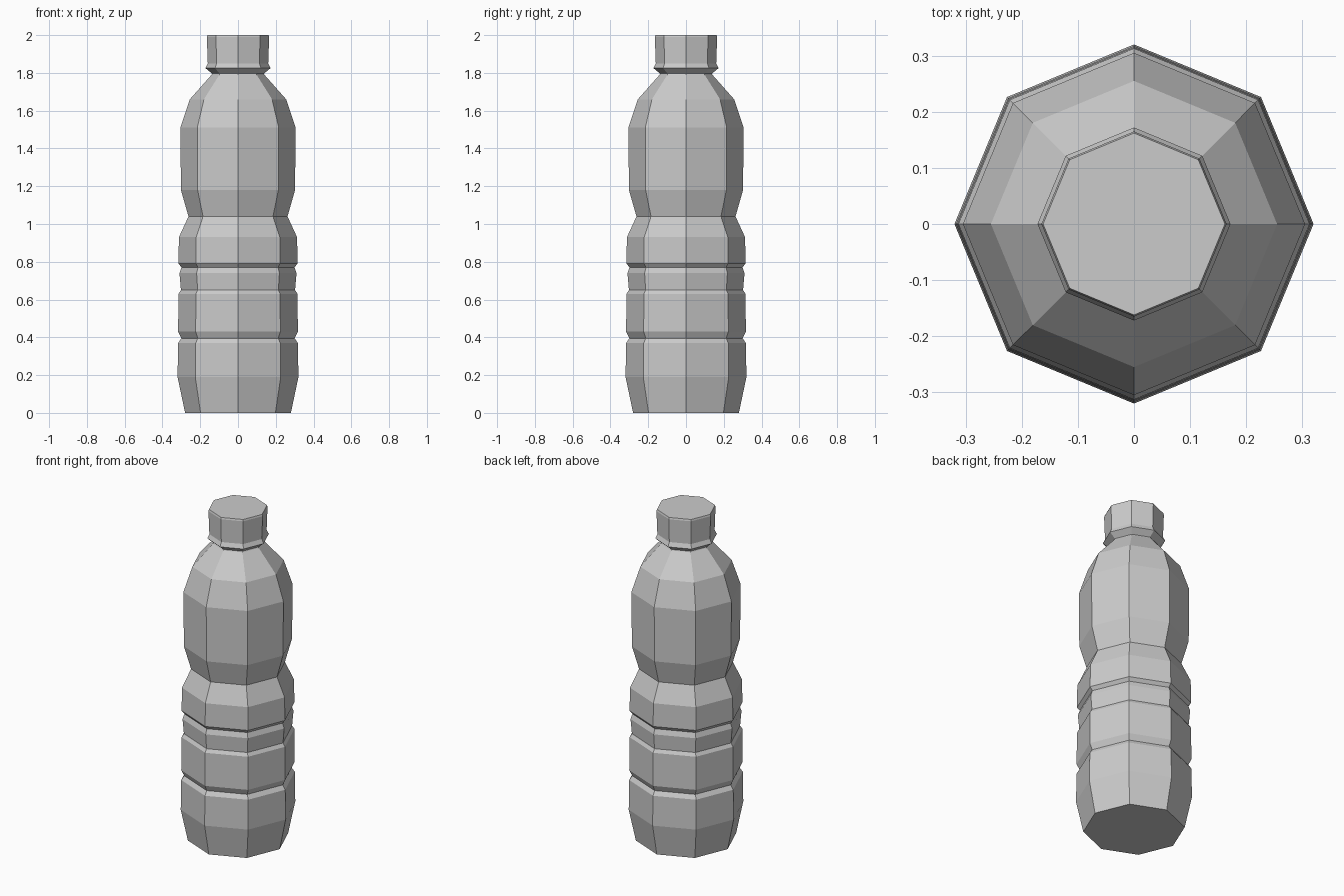
import bpy
import bmesh
from math import cos, sin, tau

cube = bpy.data.objects.get("Cube")
if cube:
    bpy.data.objects.remove(cube, do_unlink=True)

SIDES = 8


def make_material(name, color):
    mat = bpy.data.materials.new(name)
    mat.use_nodes = True
    mat.diffuse_color = color
    mat.node_tree.nodes["Principled BSDF"].inputs["Base Color"].default_value = color
    return mat


def lathe(name, profile, mat):
    """Closed faceted solid from (radius, height) rings."""
    bm = bmesh.new()
    rings = [[bm.verts.new((r * cos(tau * i / SIDES), r * sin(tau * i / SIDES), z))
              for i in range(SIDES)] for r, z in profile]
    for low, high in zip(rings, rings[1:]):
        for i in range(SIDES):
            j = (i + 1) % SIDES
            bm.faces.new((low[i], low[j], high[j], high[i]))
    bm.faces.new(rings[0][::-1])
    bm.faces.new(rings[-1])
    mesh = bpy.data.meshes.new(name)
    bm.to_mesh(mesh)
    bm.free()
    mesh.materials.append(mat)
    obj = bpy.data.objects.new(name, mesh)
    bpy.context.collection.objects.link(obj)
    return obj


grey = make_material("plain grey", (0.6, 0.6, 0.6, 1))

# Body: tapered base, grooved grip, waist, shoulder and neck
lathe("bottle_body", [
    (0.28, 0), (0.32, 0.19), (0.317, 0.37), (0.3, 0.395), (0.317, 0.43),
    (0.315, 0.63), (0.302, 0.65), (0.31, 0.74), (0.299, 0.77), (0.315, 0.79),
    (0.313, 0.93), (0.262, 1.04), (0.302, 1.18), (0.305, 1.51), (0.255, 1.66),
    (0.14, 1.79), (0.13, 1.81),
], grey)

# Cap: flared lower lip and straight sides
lathe("bottle_cap", [
    (0.13, 1.79), (0.172, 1.825), (0.16, 1.85), (0.165, 1.99), (0.162, 2.0),
], grey)
